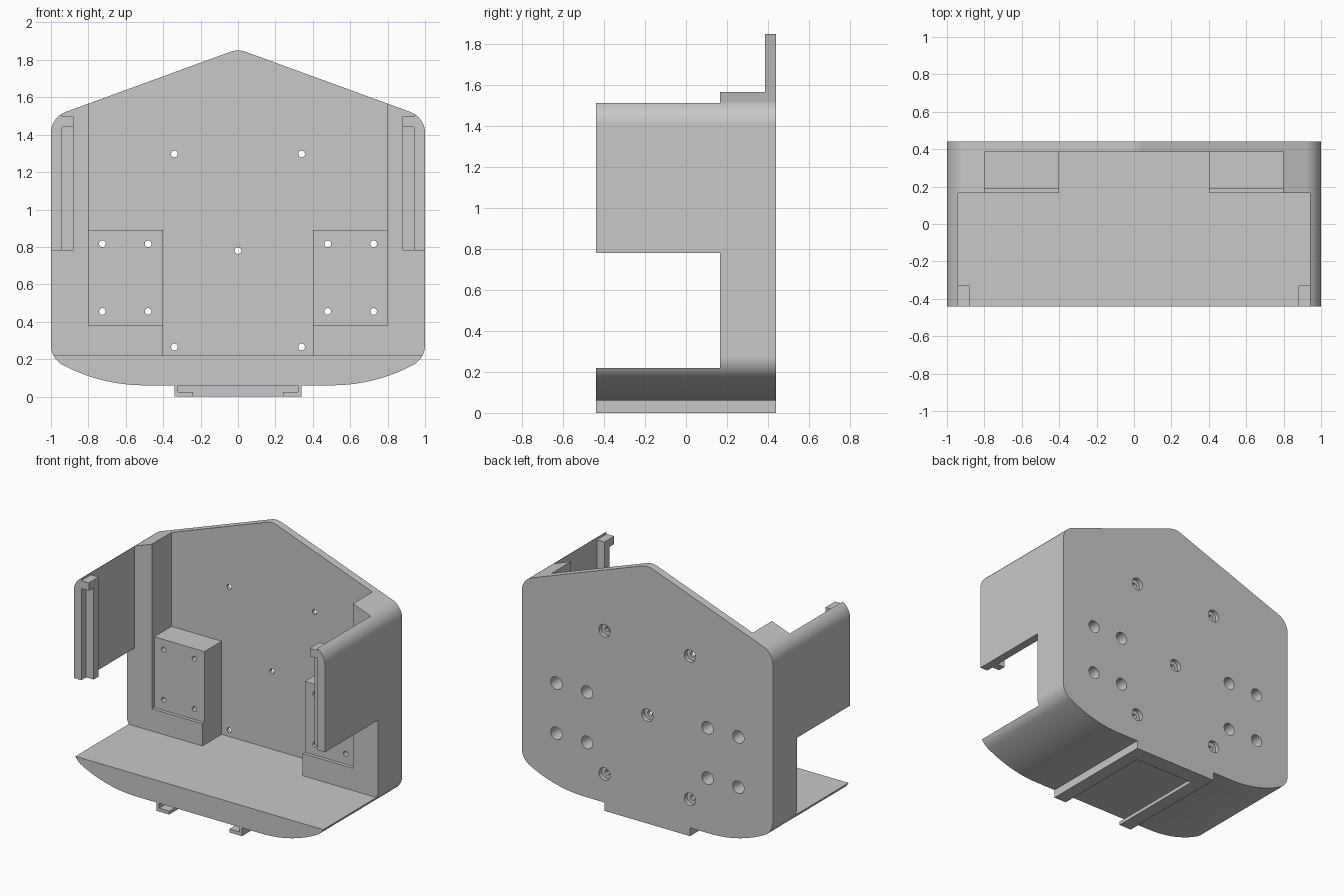
import bpy, bmesh, math
from mathutils import Vector

if "Cube" in bpy.data.objects:
    bpy.data.objects.remove(bpy.data.objects["Cube"])

FRONT, BACK = -0.44, 0.44
grey = bpy.data.materials.new("plain grey")
grey.use_nodes = True
grey.diffuse_color = (0.58, 0.58, 0.58, 1)
grey.node_tree.nodes["Principled BSDF"].inputs["Base Color"].default_value = (0.58, 0.58, 0.58, 1)


def make_object(name, bm):
    bmesh.ops.recalc_face_normals(bm, faces=bm.faces)
    mesh = bpy.data.meshes.new(name)
    bm.to_mesh(mesh)
    bm.free()
    mesh.materials.append(grey)
    obj = bpy.data.objects.new(name, mesh)
    bpy.context.collection.objects.link(obj)
    return obj


def prism(name, outline, y0, y1):
    """Extrude an (x, z) outline along y."""
    bm = bmesh.new()
    face = bm.faces.new([bm.verts.new((x, y0, z)) for x, z in outline])
    ext = bmesh.ops.extrude_face_region(bm, geom=[face])
    moved = [v for v in ext["geom"] if isinstance(v, bmesh.types.BMVert)]
    bmesh.ops.translate(bm, vec=(0, y1 - y0, 0), verts=moved)
    # The extrusion leaves the first cap in place only when it is still valid
    if not face.is_valid:
        bm.faces.new([v for v in bm.verts if v not in moved])
    return make_object(name, bm)


def box(name, x0, x1, y0, y1, z0, z1):
    return prism(name, [(x0, z0), (x1, z0), (x1, z1), (x0, z1)], y0, y1)


def fillet(before, corner, after, radius=0.12, steps=10):
    """Arc that rounds a corner of an outline."""
    p = Vector((corner[0], 0, corner[1]))
    a = (Vector((before[0], 0, before[1])) - p).normalized()
    b = (Vector((after[0], 0, after[1])) - p).normalized()
    half = a.angle(b) / 2
    centre = p + (a + b).normalized() * radius / math.sin(half)
    reach = radius / math.tan(half)
    start = (p + a * reach - centre).normalized()
    end = (p + b * reach - centre).normalized()
    arc = [centre + start.slerp(end, i / steps) * radius for i in range(steps + 1)]
    return [(v.x, v.z) for v in arc]


# Right half of the outer outline, from the rail up to the peak
R = 0.93
belly = [(0.5 + 0.43 * i / 14, 0.06 + R - math.sqrt(R * R - (0.43 * i / 14) ** 2)) for i in range(15)]
peak, shoulder, hip = (0, 1.858), (1, 1.493), (1, 0.203)
half = [(0.34, 0), (0.34, 0.06)] + belly
half += fillet(belly[-1], hip, shoulder)[1:]
half += fillet(hip, shoulder, peak)
half += fillet(shoulder, peak, (-1, shoulder[1]))[:6]
half[-1] = (0, half[-1][1])
outline = half + [(-x, z) for x, z in reversed(half[:-1])]
body = prism("holder_body", outline, FRONT, BACK)


def cut(cutter):
    mod = body.modifiers.new(cutter.name, "BOOLEAN")
    mod.operation, mod.solver, mod.object = "DIFFERENCE", "EXACT", cutter
    bpy.context.view_layer.objects.active = body
    bpy.ops.object.modifier_apply(modifier=mod.name)
    bpy.data.objects.remove(cutter)


# Stepped cavity: side walls, columns, mounting blocks and back plate remain
for w, y, z in [(0.94, 0.165, 0.22), (0.8, 0.19, 0.38), (0.8, 0.385, 0.89), (0.4, 0.385, 0.22)]:
    cut(box("cavity", -w, w, -1, y, z, 3))
# Open sides between the tray and the side walls
cut(box("side_opening", -2, 2, -1, 0.165, 0.22, 0.78))
# Rail slot under the tray
cut(box("slot", -0.32, 0.32, -1, 0.32, 0.025, 0.06))
cut(box("slot_mouth", -0.24, 0.24, -1, 0.32, -1, 0.04))


def cut_hole(x, z, bore_depth):
    """Screw hole with a wider bore from the back."""
    for radius, y0 in [(0.018, 0), (0.045, BACK - bore_depth)]:
        ring = [(x + radius * math.cos(t * math.tau / 24), z + radius * math.sin(t * math.tau / 24))
                for t in range(24)]
        cut(prism("hole", ring, y0, 1))


cut_hole(0, 0.78, 0.03)
for side in (-1, 1):
    for z in (0.265, 1.297):
        cut_hole(side * 0.34, z, 0.03)
    for x in (0.48, 0.725):
        for z in (0.455, 0.817):
            cut_hole(side * x, z, 0.17)

# Guide bar and stop inside each side wall
for side, label in ((1, "left"), (-1, "right")):
    inner, outer = side * 0.88, side * 0.945
    box(label + "_guide_bar", inner, outer, -0.385, -0.33, 0.78, 1.44)
    box(label + "_guide_stop", inner, outer, FRONT, -0.33, 1.44, 1.497)

# Smooth rounded surfaces, crisp edges
bpy.ops.object.select_all(action="DESELECT")
body.select_set(True)
bpy.context.view_layer.objects.active = body
bpy.ops.object.shade_smooth_by_angle(angle=math.radians(25))
normals = body.modifiers.new("flat_normals", "WEIGHTED_NORMAL")
normals.keep_sharp = True
